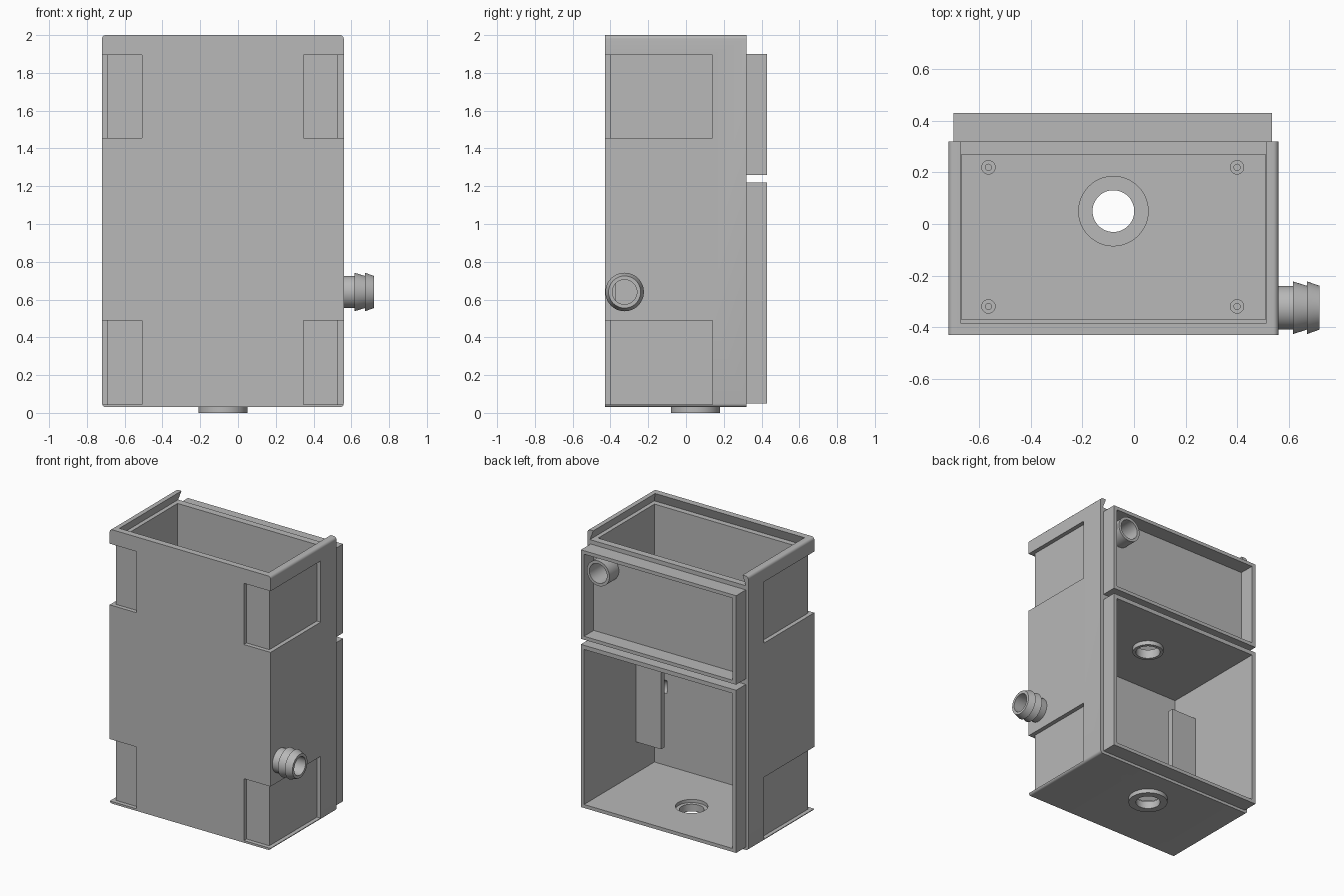
import bpy, bmesh, math
from mathutils import Matrix, Vector

cube = bpy.data.objects.get("Cube")
if cube:
    bpy.data.objects.remove(cube, do_unlink=True)

grey = bpy.data.materials.new("matte_grey")
grey.use_nodes = True
colour = (0.48, 0.48, 0.48, 1)
grey.diffuse_color = colour
grey.node_tree.nodes["Principled BSDF"].inputs["Base Color"].default_value = colour


def add_object(name, bm):
    bmesh.ops.recalc_face_normals(bm, faces=bm.faces)
    mesh = bpy.data.meshes.new(name)
    bm.to_mesh(mesh)
    bm.free()
    mesh.materials.append(grey)
    obj = bpy.data.objects.new(name, mesh)
    bpy.context.collection.objects.link(obj)
    return obj


def box(name, xs, ys, zs, rounding=0, taper=0):
    """Block from ranges; can round the y edges or narrow the top."""
    bm = bmesh.new()
    bmesh.ops.create_cube(bm, size=1)
    for v in bm.verts:
        top = v.co.z > 0
        pick = [r[1] if c > 0 else r[0] for r, c in zip((xs, ys, zs), v.co)]
        if top and taper:
            pick[0] += taper if v.co.x < 0 else -taper
            pick[1] += taper if v.co.y < 0 else 0
        v.co = Vector(pick)
    if rounding:
        edges = [e for e in bm.edges
                 if abs(e.verts[0].co.y - e.verts[1].co.y) > 0.1]
        bmesh.ops.bevel(bm, geom=edges, offset=rounding, segments=5,
                        profile=0.5, affect='EDGES')
    return add_object(name, bm)


def lathe(name, profile, centre, axis='Z'):
    """Spin a closed (radius, height) outline around an axis."""
    bm = bmesh.new()
    steps = 48
    rings = []
    for i in range(steps):
        a = math.tau * i / steps
        rings.append([bm.verts.new((r * math.cos(a), r * math.sin(a), h))
                      for r, h in profile])
    n = len(profile)
    for i in range(steps):
        here, there = rings[i], rings[(i + 1) % steps]
        for j in range(n):
            k = (j + 1) % n
            bm.faces.new((here[j], there[j], there[k], here[k]))
    turn = {'Z': Matrix(), 'X': Matrix.Rotation(math.pi / 2, 4, 'Y'),
            'Y': Matrix.Rotation(-math.pi / 2, 4, 'X')}[axis]
    bmesh.ops.transform(bm, matrix=Matrix.Translation(centre) @ turn, verts=bm.verts)
    return add_object(name, bm)


def tube(name, outer, inner, length, centre, axis='Z'):
    return lathe(name, [(inner, 0), (outer, 0), (outer, length), (inner, length)],
                 centre, axis)


def rod(radius, length, centre, axis='Z'):
    bm = bmesh.new()
    bmesh.ops.create_cone(bm, cap_ends=True, segments=48, radius1=radius,
                          radius2=radius, depth=length)
    turn = Matrix.Rotation(math.pi / 2, 4, {'X': 'Y', 'Y': 'X', 'Z': 'Z'}[axis])
    bmesh.ops.transform(bm, matrix=Matrix.Translation(centre) @ turn, verts=bm.verts)
    return add_object("cutter", bm)


def cut(obj, cutter):
    cutter.hide_render = True
    mod = obj.modifiers.new("cut", 'BOOLEAN')
    mod.operation = 'DIFFERENCE'
    mod.solver = 'EXACT'
    mod.object = cutter
    bpy.context.view_layer.objects.active = obj
    bpy.ops.object.modifier_apply(modifier=mod.name)
    bpy.data.objects.remove(cutter, do_unlink=True)


LEFT, RIGHT, FRONT, BACK = 0.56, -0.72, -0.43, 0.32
MID = (LEFT + RIGHT) / 2
INNER_X = (-0.67, 0.51)

# Main housing with an open upper tray and a lower chamber open to the back
body = box("housing", (RIGHT, LEFT), (FRONT, BACK), (0.03, 2.0), rounding=0.02)
cut(body, box("cutter", INNER_X, (-0.37, 0.27), (1.25, 2.1)))
cut(body, box("cutter", INNER_X, (-0.37, 0.5), (0.075, 1.19)))

# Undercut lid groove, open at the back
cut(body, box("cutter", (-0.70, 0.54), (-0.41, 0.5), (1.93, 2.005), taper=0.028))

# Shallow recesses wrapping the four front corners
for zs in ((0.045, 0.49), (1.455, 1.895)):
    for edge, inward in ((RIGHT, 1), (LEFT, -1)):
        outside = edge - inward * 0.1
        front_x = sorted((outside, edge + inward * 0.212))
        side_x = sorted((outside, edge + inward * 0.03))
        cut(body, box("cutter", front_x, (-0.6, -0.40), zs))
        cut(body, box("cutter", side_x, (-0.6, 0.14), zs))

# Drain holes through divider and floor, with sockets above
DRAIN = (MID, 0.05)
cut(body, rod(0.081, 3, (*DRAIN, 1)))
cut(body, rod(0.135, 0.1, (*DRAIN, 1.275)))
cut(body, rod(0.106, 0.1, (*DRAIN, 0.102)))
tube("divider_collar", 0.103, 0.081, 0.03, (*DRAIN, 1.16))
tube("floor_collar", 0.13, 0.081, 0.03, (*DRAIN, 0))

# Countersunk screw holes in the tray floor
for x in (-0.565, 0.40):
    for y in (-0.32, 0.22):
        cut(body, rod(0.026, 0.1, (x, y, 1.285)))
        cut(body, rod(0.012, 0.1, (x, y, 1.265)))

# Bores for the side and back pipes
SPOUT_Y, SPOUT_Z = -0.325, 0.64
STUB_X, STUB_Z = 0.40, 1.765
cut(body, rod(0.065, 0.3, (0.56, SPOUT_Y, SPOUT_Z), 'X'))
cut(body, rod(0.07, 0.2, (STUB_X, 0.32, STUB_Z), 'Y'))

# Back frames
lower = box("lower_back_frame", (-0.70, 0.535), (BACK, 0.43), (0.05, 1.22))
cut(lower, box("cutter", INNER_X, (0.2, 0.5), (0.075, 1.19)))
upper = box("upper_back_frame", (-0.70, 0.535), (BACK, 0.43), (1.26, 1.90))
cut(upper, box("cutter", INNER_X, (0.2, 0.5), (1.285, 1.875)))

# Upright fins on the chamber side walls
for name, xs in (("left_fin", (0.31, 0.515)), ("right_fin", (-0.675, -0.47))):
    box(name, xs, (-0.20, -0.16), (0.30, 0.96))

# Pipe stub in the upper frame
tube("back_pipe_stub", 0.09, 0.07, 0.107, (STUB_X, BACK, STUB_Z), 'Y')

# Barbed hose spout on the left side
lathe("barbed_spout",
      [(0.065, 0), (0.085, 0), (0.085, 0.065), (0.102, 0.057), (0.085, 0.112),
       (0.102, 0.112), (0.085, 0.16), (0.065, 0.16)],
      (LEFT, SPOUT_Y, SPOUT_Z), 'X')

# Smooth round parts while keeping edges sharp
for obj in bpy.context.collection.objects:
    if obj.type == 'MESH' and grey.name in obj.data.materials:
        bpy.ops.object.select_all(action='DESELECT')
        obj.select_set(True)
        bpy.context.view_layer.objects.active = obj
        bpy.ops.object.shade_smooth_by_angle(angle=math.radians(30))
